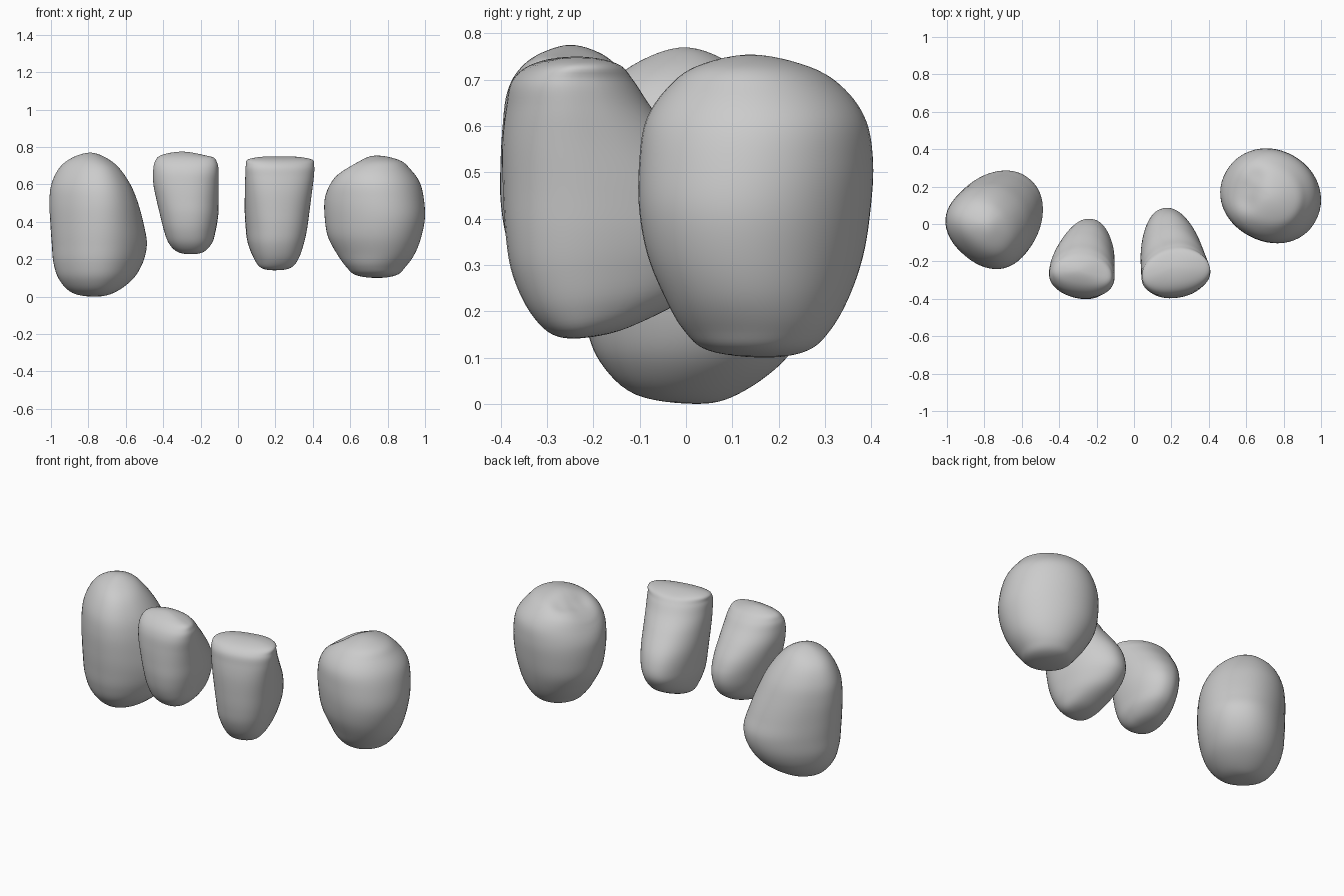
import bpy, bmesh, math
from mathutils import Matrix, Vector

SEG, SUB = 56, 6


def row(rows, i):
    # Rings beyond either end are mirrored so the ends close as smooth domes
    n = len(rows) - 1
    if 0 <= i <= n:
        return rows[i]
    z, y0, y1, x0, x1 = rows[1 if i < 0 else n - 1]
    return (z, y1, y0, x1, x0)


def spline(rows, i, t):
    # Catmull-Rom interpolation of one ring's parameters
    p = [row(rows, i + k) for k in (-1, 0, 1, 2)]
    return [0.5 * (2 * b + (c - a) * t + (2 * a - 5 * b + 4 * c - d) * t * t
                   + (3 * b - a - 3 * c + d) * t ** 3) for a, b, c, d in zip(*p)]


def tooth(name, rings, egg, power=0.9, origin=(0, 0), turn=0, spin=0, tilt=0, dents=()):
    # Loft of egg-shaped rings: (z, outer y, inner y, left x, right x)
    place = Matrix.Translation((*origin, 0)) @ Matrix.Rotation(math.radians(turn), 4, 'Z')
    cs, sn = math.cos(math.radians(spin)), math.sin(math.radians(spin))
    samples = [spline(rings, i, j / SUB) for i in range(len(rings) - 1) for j in range(SUB)]
    samples = samples[1:]
    angles = [2 * math.pi * s / SEG for s in range(SEG)]
    norm = max(math.sin(a) * (1 - egg * math.cos(a)) for a in angles)
    rnd = lambda v: math.copysign(abs(v) ** power, v)
    bm = bmesh.new()

    def vert(x, y, z):
        # Lower surface may slope upwards towards the inside
        z += tilt * (y + 0.2) * max(0, 1 - (z - rings[0][0]) / 0.25)
        p = place @ Vector((x, y, z))
        for dx, dy, r, depth in dents:
            if p.z > 0.5:
                d2 = ((p.x - dx) ** 2 + (p.y - dy) ** 2) / r ** 2
                p.z -= depth * math.exp(-d2) * min(1, (p.z - 0.5) / 0.15)
        return bm.verts.new(p)

    loops = []
    for z, y0, y1, x0, x1 in samples:
        loop = []
        for a in angles:
            u = (x1 - x0) / 2 * rnd(math.sin(a)) * (1 - egg * math.cos(a)) / norm
            v = (y1 - y0) / 2 * rnd(math.cos(a))
            # Each ring is spun about its own centre
            loop.append(vert((x0 + x1) / 2 + u * cs - v * sn, (y0 + y1) / 2 + u * sn + v * cs, z))
        loops.append(loop)
    for lo, hi in zip(loops, loops[1:]):
        for s in range(SEG):
            t = (s + 1) % SEG
            bm.faces.new((lo[s], lo[t], hi[t], hi[s]))
    # Rounded ends
    for loop, r in ((loops[0], rings[0]), (loops[-1], rings[-1])):
        tip = vert(r[3], r[1], r[0])
        for s in range(SEG):
            bm.faces.new((loop[s], loop[(s + 1) % SEG], tip))
    bmesh.ops.recalc_face_normals(bm, faces=bm.faces)
    for f in bm.faces:
        f.smooth = True
    me = bpy.data.meshes.new(name)
    bm.to_mesh(me)
    bm.free()
    bpy.context.collection.objects.link(bpy.data.objects.new(name, me))


# Pointed tooth on the left, turned so its inner bulge faces the arch centre
tooth("canine_tooth", [
    (0.0, 0, 0, 0, 0), (0.02, -.12, .09, -.10, .12), (0.09, -.19, .205, -.17, .20),
    (0.18, -.22, .275, -.205, .24), (0.28, -.23, .30, -.215, .257), (0.38, -.235, .27, -.218, .26),
    (0.50, -.235, .22, -.218, .252), (0.60, -.22, .17, -.205, .225), (0.69, -.175, .105, -.162, .168),
    (0.745, -.115, .045, -.09, .085), (0.77, -.035, -.035, 0, 0)],
    egg=0.14, power=0.92, origin=(-.767, .024), turn=-40)

# Left incisor
tooth("left_incisor", [
    (0.23, -.20, -.20, -.25, -.25), (0.243, -.29, -.10, -.32, -.18), (0.29, -.35, -.02, -.365, -.135),
    (0.36, -.385, .02, -.39, -.115), (0.44, -.40, .028, -.41, -.102), (0.52, -.40, .005, -.43, -.10),
    (0.60, -.395, -.045, -.447, -.10), (0.67, -.385, -.10, -.45, -.10), (0.72, -.36, -.14, -.442, -.108),
    (0.757, -.315, -.185, -.408, -.142), (0.776, -.25, -.25, -.29, -.29)],
    egg=0.18, power=0.9, spin=-7, tilt=0.12, dents=[(-.16, -.25, .08, .01)])

# Right incisor
tooth("right_incisor", [
    (0.145, -.20, -.20, .20, .20), (0.158, -.28, -.11, .12, .28), (0.21, -.335, .01, .078, .318),
    (0.29, -.375, .075, .048, .343), (0.37, -.39, .087, .038, .36), (0.46, -.395, .06, .032, .373),
    (0.56, -.395, -.01, .032, .388), (0.64, -.385, -.075, .034, .40), (0.70, -.37, -.115, .037, .403),
    (0.737, -.32, -.15, .058, .383), (0.756, -.23, -.23, .21, .21)],
    egg=0.18, power=0.9, spin=9, tilt=0.15, dents=[(.2, -.2, .08, .008)])

# Broad tooth on the right with a groove between its two cusps
tooth("premolar_tooth", [
    (0.10, .02, .02, 0, 0), (0.115, -.10, .11, -.105, .11), (0.16, -.155, .16, -.155, .16),
    (0.23, -.19, .195, -.208, .213), (0.32, -.226, .22, -.255, .252), (0.42, -.243, .236, -.272, .272),
    (0.52, -.247, .242, -.272, .264), (0.61, -.237, .23, -.25, .24), (0.68, -.195, .18, -.215, .193),
    (0.73, -.125, .11, -.14, .135), (0.757, -.01, -.01, 0, 0)],
    egg=0.02, power=0.96, origin=(.735, .153), turn=-28,
    dents=[(.60, .12, .05, .015), (.62, .19, .05, .015), (.65, .26, .05, .015), (.52, .18, .13, .045)])
